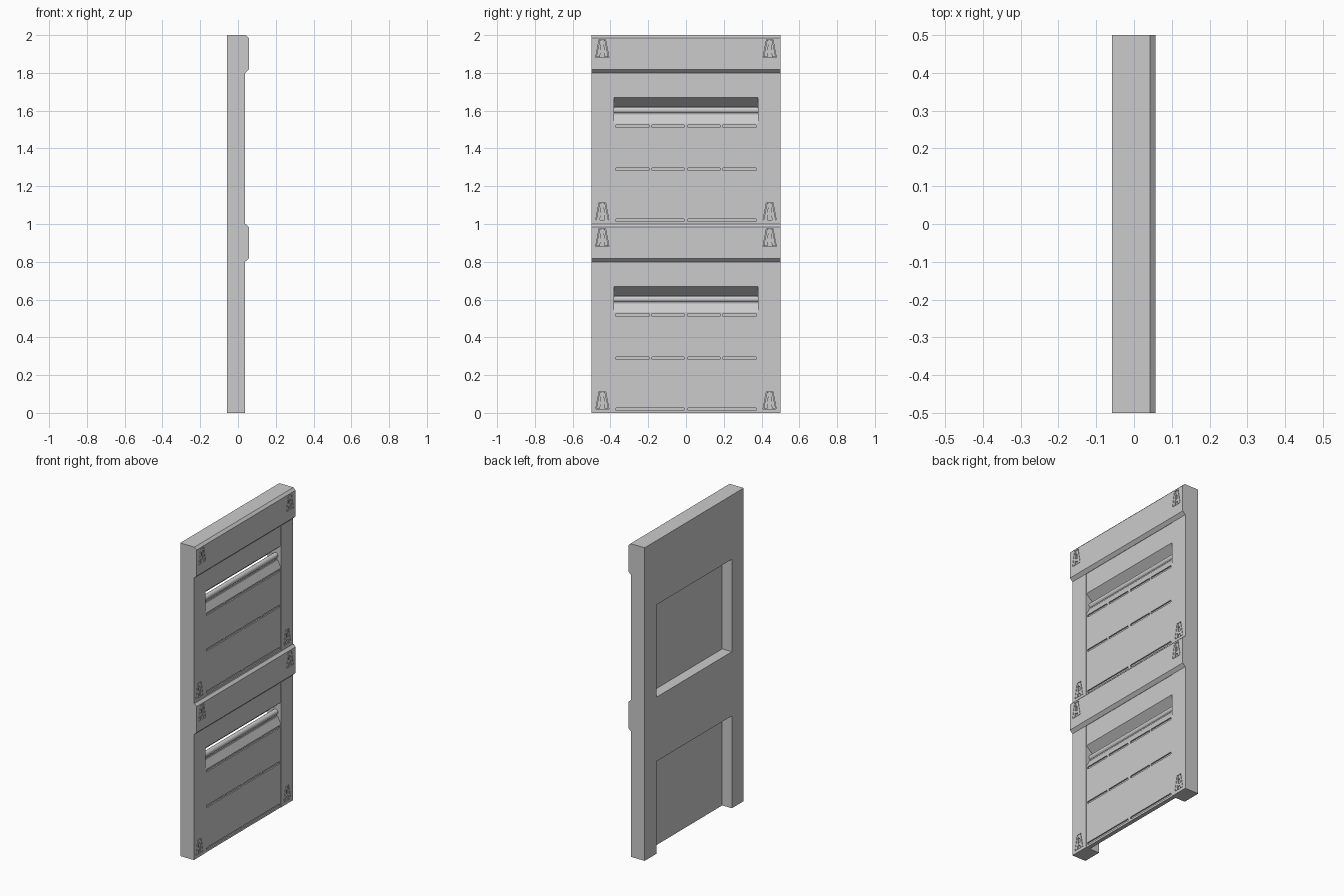
import bpy, bmesh, math

if "Cube" in bpy.data.objects:
    bpy.data.objects.remove(bpy.data.objects["Cube"])

BACK, FRONT, HEAD = -0.058, 0.038, 0.057
HALF, OPEN = 0.5, 0.38


def extrude(name, ring_a, ring_b):
    """Solid between two matching outlines."""
    bm = bmesh.new()
    a = [bm.verts.new(p) for p in ring_a]
    b = [bm.verts.new(p) for p in ring_b]
    bm.faces.new(a)
    bm.faces.new(b[::-1])
    n = len(a)
    for i in range(n):
        j = (i + 1) % n
        bm.faces.new((a[j], a[i], b[i], b[j]))
    bmesh.ops.recalc_face_normals(bm, faces=bm.faces[:])
    me = bpy.data.meshes.new(name)
    bm.to_mesh(me)
    bm.free()
    ob = bpy.data.objects.new(name, me)
    bpy.context.collection.objects.link(ob)
    return ob


def along_y(name, profile, y0, y1, z=0):
    return extrude(name, [(x, y0, h + z) for x, h in profile],
                   [(x, y1, h + z) for x, h in profile])


def along_x(name, outline, x0, x1, y=0, z=0):
    return extrude(name, [(x0, u + y, h + z) for u, h in outline],
                   [(x1, u + y, h + z) for u, h in outline])


def box(name, x0, x1, y0, y1, z0, z1):
    return along_y(name, [(x0, z0), (x1, z0), (x1, z1), (x0, z1)], y0, y1)


def carve(ob, cutters):
    """Cut recesses into a part and discard the cutters."""
    for c in cutters:
        c.hide_render = True
        m = ob.modifiers.new("cut", 'BOOLEAN')
        m.operation, m.solver, m.object = 'DIFFERENCE', 'EXACT', c
    bpy.context.view_layer.objects.active = ob
    for m in list(ob.modifiers):
        bpy.ops.object.modifier_apply(modifier=m.name)
    for c in cutters:
        bpy.data.objects.remove(c)


# Clamp outlines: tapered pocket, slanted leg and top cap
POCKET = [(-0.035, -0.046), (0.035, -0.046), (0.017, 0.048), (-0.017, 0.048)]
LEG = [(0.012, -0.044), (0.032, -0.044), (0.014, 0.045), (0.005, 0.045)]
CAP = [(-0.009, 0.022), (0.009, 0.022), (0.006, 0.045), (-0.006, 0.045)]
BAR = [(-0.014, -0.022), (0.014, -0.022), (0.012, -0.006), (-0.012, -0.006)]


def clamp(wall, face, y, z):
    carve(wall, [along_x("pocket_cutter", POCKET, face - 0.008, face + 0.01, y, z)])
    along_x("clamp_leg", LEG, face - 0.009, face, y, z)
    along_x("clamp_leg", [(-u, h) for u, h in LEG], face - 0.009, face, y, z)
    along_x("clamp_cap", CAP, face - 0.009, face - 0.001, y, z)
    along_x("clamp_bar", BAR, face - 0.009, face - 0.003, y, z)


def wall_unit(z):
    # Header beam with chamfered front edges
    header = along_y("header_beam", [
        (BACK, 0.8), (FRONT, 0.8), (HEAD, 0.818), (HEAD, 0.985),
        (0.042, 1.0), (BACK, 1.0)], -HALF, HALF, z)
    # Side pillars
    for s in (-1, 1):
        y0, y1 = sorted((s * OPEN, s * HALF))
        pillar = box("side_pillar", BACK, FRONT, y0, y1, z, z + 0.8)
        clamp(pillar, FRONT, s * 0.443, z + 0.066)
        clamp(header, HEAD, s * 0.443, z + 0.928)

    # Lintel with sloping underside
    along_y("lintel", [(BACK, 0.8), (BACK, 0.59), (0.036, 0.67), (0.036, 0.8)],
            -OPEN, OPEN, z)

    # Front panel with sloping sill at the top
    face = 0.036
    panel = along_y("front_panel", [
        (0.01, 0.0), (face, 0.0), (face, 0.533), (0.014, 0.577),
        (0.008, 0.577), (0.008, 0.59), (-0.005, 0.59), (-0.005, 0.55), (0.01, 0.55)],
        -OPEN, OPEN, z)
    # Horizontal grooves, split into segments
    cutters = []
    quarter = [(0.01, 0.18), (0.195, 0.37)]
    for h, spans in ((0.518, quarter), (0.29, quarter), (0.02, [(0.01, 0.37)])):
        for a, b in spans:
            for y0, y1 in ((a, b), (-b, -a)):
                cutters.append(box("groove_cutter", face - 0.008, face + 0.01,
                                   y0, y1, z + h - 0.007, z + h + 0.007))
    carve(panel, cutters)

    # Rounded rail behind the sill
    n, r = 24, 0.017
    rail = along_y("round_rail", [
        (r * math.cos(2 * math.pi * i / n), 0.602 + r * math.sin(2 * math.pi * i / n))
        for i in range(n)], -OPEN, OPEN, z)
    bpy.ops.object.select_all(action='DESELECT')
    rail.select_set(True)
    bpy.context.view_layer.objects.active = rail
    bpy.ops.object.shade_smooth_by_angle(angle=math.radians(40))


for level in (0, 1):
    wall_unit(level)
